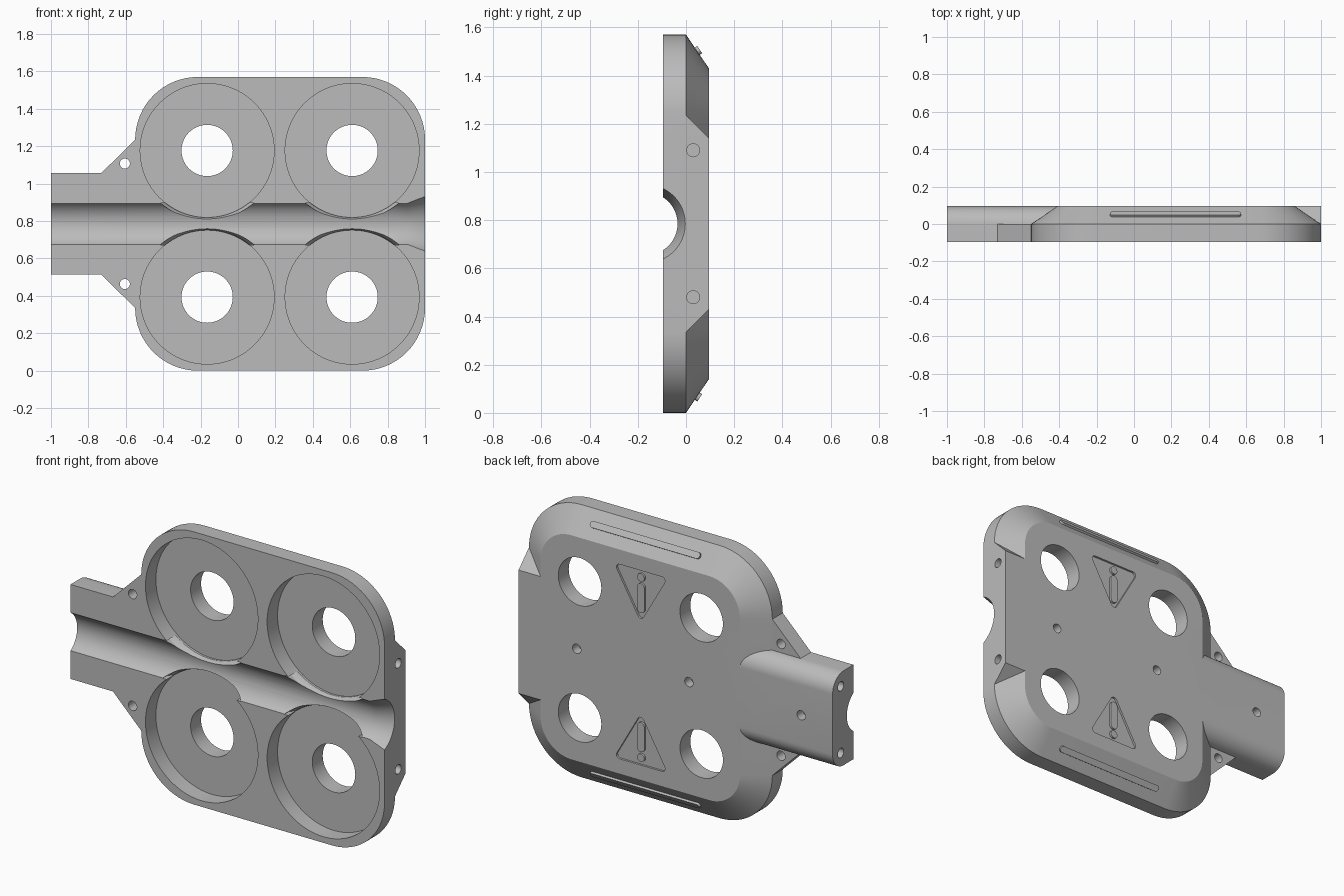
import bpy, bmesh
from math import sin, cos, pi, atan2
from mathutils import Matrix, Vector

cube = bpy.data.objects.get("Cube")
if cube:
    bpy.data.objects.remove(cube)

grey = bpy.data.materials.new("matte grey")
grey.use_nodes = True
grey.diffuse_color = (0.5, 0.5, 0.5, 1)
grey.node_tree.nodes["Principled BSDF"].inputs["Base Color"].default_value = (0.5, 0.5, 0.5, 1)

MID = 0.785           # height of the cable channel
FRONT, BACK = -0.095, 0.095


def loft(name, loops):
    """Solid skinned through loops with equal point counts."""
    bm = bmesh.new()
    rings = [[bm.verts.new(p) for p in loop] for loop in loops]
    for a, b in zip(rings, rings[1:]):
        for i in range(len(a)):
            j = (i + 1) % len(a)
            bm.faces.new((a[i], a[j], b[j], b[i]))
    bm.faces.new(rings[0])
    bm.faces.new(rings[-1])
    bmesh.ops.recalc_face_normals(bm, faces=bm.faces)
    mesh = bpy.data.meshes.new(name)
    bm.to_mesh(mesh)
    bm.free()
    mesh.materials.append(grey)
    obj = bpy.data.objects.new(name, mesh)
    bpy.context.collection.objects.link(obj)
    return obj


def along_y(name, pts, y0, y1):
    return loft(name, [[(x, y, z) for x, z in pts] for y in (y0, y1)])


def along_x(name, pts, x0, x1):
    return loft(name, [[(x, y, z) for y, z in pts] for x in (x0, x1)])


def circle(cx, cy, r, n=64):
    return [(cx + r * cos(2 * pi * i / n), cy + r * sin(2 * pi * i / n)) for i in range(n)]


def rounded_rect(x0, x1, z0, z1, r, n=16):
    pts = []
    corners = ((x1 - r, z1 - r), (x0 + r, z1 - r), (x0 + r, z0 + r), (x1 - r, z0 + r))
    for k, (cx, cz) in enumerate(corners):
        for i in range(n + 1):
            a = pi / 2 * (k + i / n)
            pts.append((cx + r * cos(a), cz + r * sin(a)))
    return pts


def combine(target, other, operation):
    mod = target.modifiers.new("combine", "BOOLEAN")
    mod.operation, mod.solver, mod.object = operation, "EXACT", other
    bpy.context.view_layer.objects.active = target
    bpy.ops.object.modifier_apply(modifier=mod.name)
    bpy.data.objects.remove(other)


# Rounded plate with a sloping back rim
def outline(inset, y):
    r = 0.335 - inset
    return [(x, y, z) for x, z in
            rounded_rect(-0.55 + inset, 1 - inset, inset, 1.57 - inset, r)]


body = loft("clamp_half", [outline(0, FRONT), outline(0, 0), outline(0.14, BACK)])

# Thick end block
block = along_x("end_block", [(FRONT, MID - 0.45), (0, MID - 0.45), (BACK, MID - 0.355),
                              (BACK, MID + 0.355), (0, MID + 0.45), (FRONT, MID + 0.45)], 0.7, 1)
combine(body, block, "UNION")

# Neck with rounded back edges
H, R = 0.272, 0.1
neck_side = [(BACK - R + R * sin(t * pi / 24), MID + H - R + R * cos(t * pi / 24))
             for t in range(13)]
neck_profile = ([(FRONT, MID + H)] + neck_side
                + [(y, 2 * MID - z) for y, z in reversed(neck_side)] + [(FRONT, MID - H)])
combine(body, along_x("neck", neck_profile, -1, -0.3), "UNION")

# Triangular ears beside the neck
ear = [(-0.73, MID + H), (-0.545, MID + 0.455), (-0.5, MID + 0.455), (-0.5, MID + 0.2),
       (-0.73, MID + 0.2)]
for s in (1, -1):
    pts = [(x, MID + s * (z - MID)) for x, z in ear]
    combine(body, along_y("ear", pts, FRONT, 0), "UNION")

# Cable channel with a flared mouth
CY = -0.165
channel = loft("channel", [[(x, y, z) for y, z in circle(CY, MID, r)]
                           for x, r in ((-1.1, 0.13), (0.905, 0.13), (1.0, 0.162), (1.01, 0.165))])
combine(body, channel, "DIFFERENCE")

# Round pockets, eased where they meet the channel, with through holes
for cx in (-0.165, 0.61):
    for s in (1, -1):
        cz = MID + s * 0.392
        ease = loft("ease", [[(x, y, z) for x, z in circle(cx, cz, r, 96)] for r, y in
                             ((0.35, -0.005), (0.359, -0.015), (0.364, -0.035),
                              (0.374, -0.05), (0.377, -0.12))])
        band = along_x("band", [(-0.2, MID - 0.112), (0.1, MID - 0.112),
                                (0.1, MID + 0.112), (-0.2, MID + 0.112)], -1, 1)
        combine(ease, band, "INTERSECT")
        combine(body, ease, "DIFFERENCE")
        combine(body, along_y("pocket", circle(cx, cz, 0.358, 96), -0.2, 0), "DIFFERENCE")
        combine(body, along_y("hole", circle(cx, cz, 0.137), -0.2, 0.2), "DIFFERENCE")

# Small screw holes: ears, both ends and the back
for s in (1, -1):
    combine(body, along_y("hole", circle(-0.605, MID + s * 0.322, 0.027, 24), -0.2, 0.1), "DIFFERENCE")
    combine(body, along_x("hole", circle(0.03, MID + s * 0.305, 0.027, 24), 0.92, 1.1), "DIFFERENCE")
    combine(body, along_x("hole", circle(0.02, MID + s * 0.192, 0.027, 24), -1.1, -0.92), "DIFFERENCE")
for x in (0.63, -0.085, -0.8):
    combine(body, along_y("hole", circle(x, MID, 0.027, 24), 0.04, 0.2), "DIFFERENCE")


# Warning triangles: shallow recess holding a raised bar and dot
def rounded_triangle(corners, r):
    pts = []
    for k, (x, z) in enumerate(corners):
        px, pz = corners[k - 1]
        nx, nz = corners[(k + 1) % 3]
        a0 = atan2(z - pz, x - px) - pi / 2
        a1 = atan2(nz - z, nx - x) - pi / 2
        turn = (a1 - a0) % (2 * pi)
        pts += [(x + r * cos(a0 + turn * i / 6), z + r * sin(a0 + turn * i / 6)) for i in range(7)]
    return pts


TX, DEPTH = 0.222, 0.012
for s, side in ((1, "upper"), (-1, "lower")):
    tri = rounded_triangle([(TX, 1.09), (TX + 0.135, 1.325), (TX - 0.135, 1.325)], 0.02)
    slot = rounded_rect(TX - 0.023, TX + 0.023, 1.1, 1.27, 0.0229, 8)
    dot = circle(TX, 1.304, 0.023, 24)
    tri, slot, dot = ([(x, MID + s * (z - MID)) for x, z in p] for p in (tri, slot, dot))
    combine(body, along_y("recess", tri, BACK - DEPTH, 0.2), "DIFFERENCE")
    along_y(side + "_warning_bar", slot, BACK - DEPTH - 0.005, BACK)
    along_y(side + "_warning_dot", dot, BACK - DEPTH - 0.005, BACK)

    # Raised grip rib on the sloping rim
    rib = along_y(side + "_grip_rib", rounded_rect(-0.35, 0.35, -0.018, 0.018, 0.0179, 8), -0.01, 0.012)
    normal = Vector((0, 0.14, s * 0.095)).normalized()
    across = Vector((1, 0, 0)).cross(normal)
    turn = Matrix((Vector((1, 0, 0)), normal, across)).transposed().to_4x4()
    rib.data.transform(Matrix.Translation((TX, 0.047, MID + s * 0.716)) @ turn)
    bm = bmesh.new()
    bm.from_mesh(rib.data)
    bmesh.ops.recalc_face_normals(bm, faces=bm.faces)
    bm.to_mesh(rib.data)
    bm.free()

# Smooth curved walls, keep edges sharp
bpy.ops.object.select_all(action="DESELECT")
for obj in bpy.context.scene.objects:
    if obj.type == "MESH":
        obj.select_set(True)
bpy.context.view_layer.objects.active = body
bpy.ops.object.shade_smooth_by_angle(angle=pi / 7)
